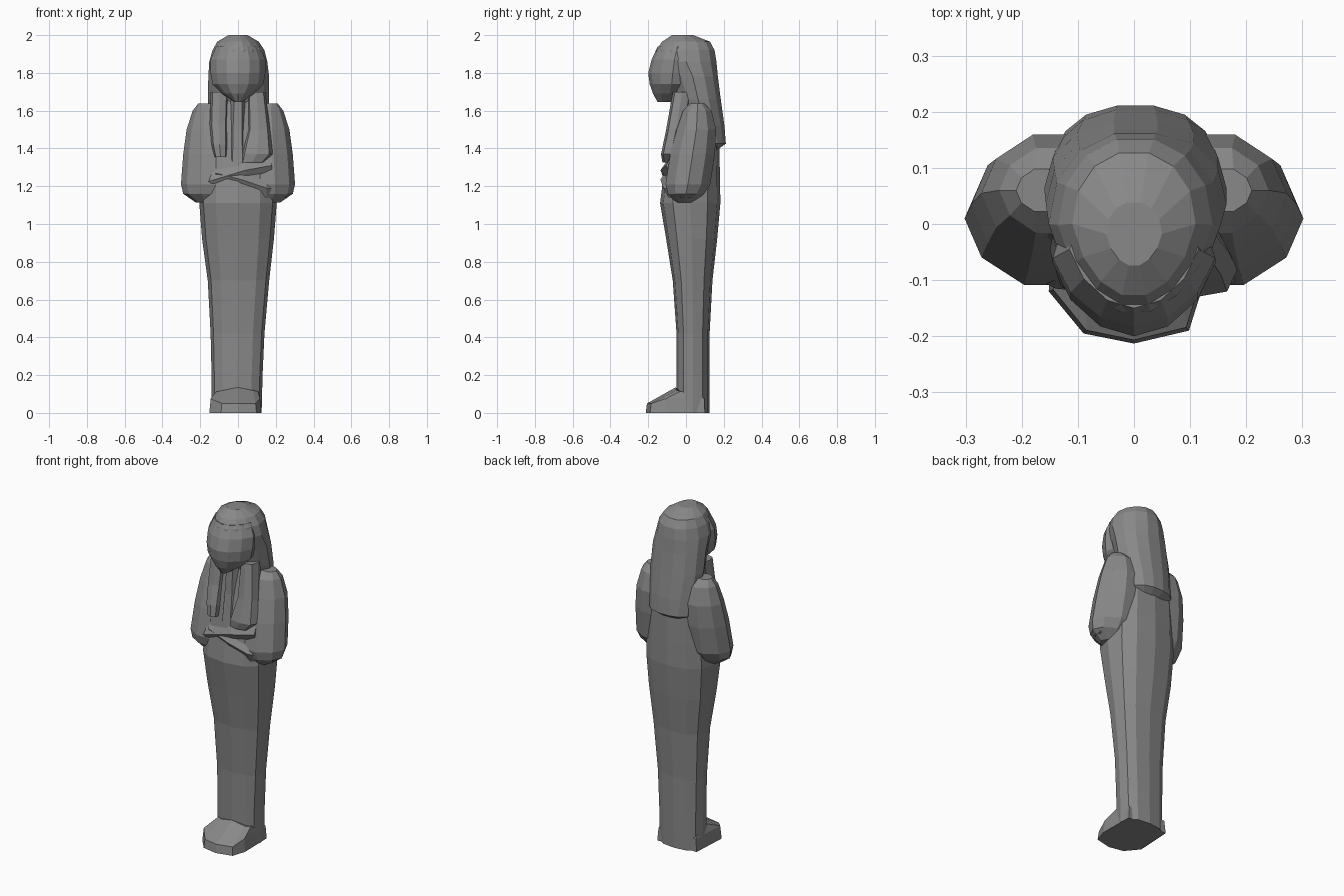
import bpy, bmesh, math

# dark grey stone
stone = bpy.data.materials.new("dark_stone")
stone.diffuse_color = (0.25, 0.25, 0.25, 1)


def skin(name, rings):
    """Bridge equal-sized point rings, cap both ends, keep faces flat."""
    bm = bmesh.new()
    loops = [[bm.verts.new(p) for p in ring] for ring in rings]
    n = len(loops[0])
    for a, b in zip(loops, loops[1:]):
        for i in range(n):
            j = (i + 1) % n
            bm.faces.new((a[i], a[j], b[j], b[i]))
    bm.faces.new(loops[0][::-1])
    bm.faces.new(loops[-1])
    bmesh.ops.recalc_face_normals(bm, faces=bm.faces)
    me = bpy.data.meshes.new(name)
    bm.to_mesh(me)
    bm.free()
    me.materials.append(stone)
    ob = bpy.data.objects.new(name, me)
    bpy.context.collection.objects.link(ob)
    return ob


def loft(name, sections, n=12, power=1.0, taper=0.0):
    """Sections: (z, left x, right x, front y, back y); power < 1 is boxier,
    taper narrows the front half."""
    def sp(v):
        return math.copysign(abs(v) ** power, v)
    rings = []
    for z, x0, x1, y0, y1 in sections:
        ring = []
        for i in range(n):
            a = 2 * math.pi * i / n
            c, s = sp(math.cos(a)), sp(math.sin(a))
            c *= 1 - taper * max(0, -s)
            ring.append(((x0 + x1) / 2 + (x1 - x0) / 2 * c,
                         (y0 + y1) / 2 + (y1 - y0) / 2 * s, z))
        rings.append(ring)
    return skin(name, rings)


def limb(name, path, n=6):
    """Path: (x, y, z, depth radius, height radius) running along x."""
    return skin(name, [[(x, y + ry * math.cos(2 * math.pi * i / n),
                         z + rz * math.sin(2 * math.pi * i / n))
                        for i in range(n)] for x, y, z, ry, rz in path])


def mirror(ob):
    m = ob.modifiers.new("mirror", 'MIRROR')
    m.use_axis[0] = True


# wrapped legs and torso
loft("body", [
    (0.00, -0.14, 0.125, -0.05, 0.125),
    (0.20, -0.14, 0.13, -0.05, 0.125),
    (0.42, -0.145, 0.14, -0.05, 0.125),
    (0.70, -0.16, 0.165, -0.07, 0.14),
    (0.92, -0.19, 0.19, -0.105, 0.165),
    (1.11, -0.205, 0.205, -0.137, 0.182),
    (1.25, -0.20, 0.20, -0.12, 0.18),
    (1.45, -0.19, 0.19, -0.09, 0.175),
    (1.58, -0.18, 0.18, -0.065, 0.15),
    (1.66, -0.12, 0.12, -0.05, 0.12)], power=0.8)

# joined feet, sloping to the toes
sole = [(-0.14, 0.10), (-0.152, -0.12), (-0.09, -0.195), (0, -0.213),
        (0.098, -0.19), (0.123, -0.11), (0.12, 0.10)]
instep = [(-0.13, 0.05), (-0.115, -0.03), (-0.08, -0.05), (0, -0.055),
          (0.08, -0.05), (0.105, -0.03), (0.115, 0.05)]
skin("feet", [
    [(x, y, 0) for x, y in sole],
    [(x * 0.95, y * 0.97, 0.05 if y < -0.15 else 0.075) for x, y in sole],
    [(x, y, 0.135 - abs(x) * 0.2) for x, y in instep]])

# upper arms, wedge-shaped towards the elbows and merged with the torso
mirror(loft("upper_arm", [
    (1.115, 0.08, 0.225, -0.06, 0.05),
    (1.16, 0.03, 0.29, -0.10, 0.10),
    (1.21, 0.01, 0.302, -0.115, 0.135),
    (1.37, 0.01, 0.29, -0.09, 0.16),
    (1.50, 0.02, 0.272, -0.055, 0.165),
    (1.60, 0.06, 0.24, -0.02, 0.14),
    (1.638, 0.12, 0.21, 0.02, 0.10)], n=10, power=1.1))

# forearms crossed over the waist, hands at the ends
limb("left_forearm", [(0.26, 0.0, 1.18, 0.05, 0.045),
                      (0.15, -0.065, 1.19, 0.055, 0.06),
                      (0.02, -0.085, 1.235, 0.05, 0.045),
                      (-0.12, -0.075, 1.27, 0.035, 0.035)])
limb("right_forearm", [(-0.26, 0.0, 1.19, 0.05, 0.05),
                       (-0.14, -0.06, 1.23, 0.055, 0.075),
                       (0.04, -0.08, 1.285, 0.055, 0.045),
                       (0.18, -0.06, 1.31, 0.045, 0.055)])

# wig covering the skull and hanging down the back
loft("wig", [
    (1.395, -0.10, 0.10, 0.08, 0.17),
    (1.425, -0.135, 0.14, 0.04, 0.213),
    (1.52, -0.145, 0.15, 0.00, 0.206),
    (1.66, -0.16, 0.165, -0.06, 0.187),
    (1.78, -0.157, 0.165, -0.10, 0.172),
    (1.86, -0.152, 0.155, -0.165, 0.165),
    (1.92, -0.135, 0.14, -0.16, 0.155),
    (1.965, -0.11, 0.11, -0.13, 0.13),
    (2.00, -0.05, 0.05, -0.075, 0.04)], n=14, power=0.95, taper=0.2)

# face coming forward to a blunt nose and chin, blending into the brow
loft("face", [
    (1.645, -0.02, 0.02, -0.15, -0.06),
    (1.69, -0.085, 0.085, -0.175, 0.0),
    (1.74, -0.135, 0.135, -0.192, 0.04),
    (1.80, -0.145, 0.145, -0.20, 0.06),
    (1.87, -0.145, 0.145, -0.182, 0.06),
    (1.94, -0.115, 0.115, -0.15, 0.06)], n=12, taper=0.2)

# front wig lappets and the beard strip between them
loft("left_lappet", [(1.325, 0.01, 0.14, -0.125, -0.03),
                     (1.37, 0.015, 0.185, -0.132, -0.03),
                     (1.50, 0.05, 0.17, -0.105, 0.0),
                     (1.70, 0.05, 0.145, -0.07, 0.03)], n=8, power=0.75)
loft("right_lappet", [(1.355, -0.125, -0.06, -0.13, -0.03),
                      (1.42, -0.14, -0.055, -0.122, -0.03),
                      (1.53, -0.15, -0.055, -0.095, 0.0),
                      (1.70, -0.145, -0.05, -0.07, 0.03)], n=8, power=0.75)
loft("beard", [(1.33, -0.055, 0.05, -0.115, -0.03),
               (1.50, -0.05, 0.045, -0.095, 0.0),
               (1.67, -0.04, 0.04, -0.085, 0.0)], n=6)
